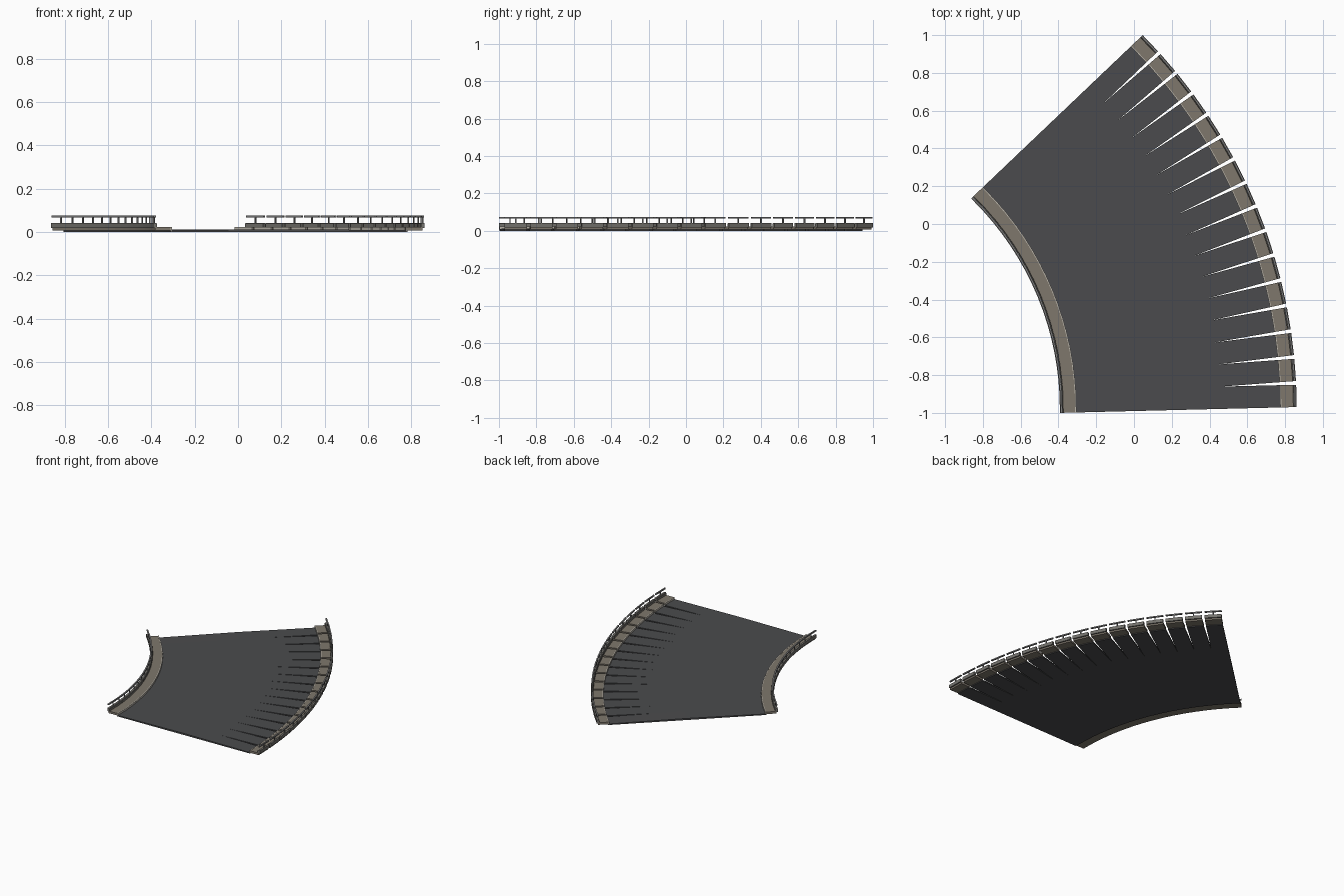
import bpy, bmesh, math
from mathutils import Matrix, Vector

if "Cube" in bpy.data.objects:
    bpy.data.objects.remove(bpy.data.objects["Cube"])

# Curve layout: 16 straight tiles over 45 degrees, overlapping on the inside
N = 16
STEP = math.radians(45 / N)
CX, CY = -1.947, -0.979
R_IN, R_OUT = 1.554, 2.808
MID = (R_IN + R_OUT) / 2
HALF = (R_OUT - R_IN) / 2
W = 0.118


def material(name, rgb):
    m = bpy.data.materials.new(name)
    m.diffuse_color = (*rgb, 1)
    m.use_nodes = True
    m.node_tree.nodes["Principled BSDF"].inputs["Base Color"].default_value = m.diffuse_color
    return m


asphalt = material("asphalt", (0.07, 0.071, 0.074))
paving = material("paving", (0.21, 0.185, 0.15))
stone = material("pale_stone", (0.50, 0.47, 0.41))
concrete = material("concrete", (0.17, 0.165, 0.15))
metal = material("metal", (0.20, 0.20, 0.20))


def tile_matrix(i):
    a = (i + 0.5) * STEP
    return (Matrix.Translation((CX, CY, 0)) @ Matrix.Rotation(a, 4, 'Z')
            @ Matrix.Translation((MID, 0, 0)))


def sweep(name, profile, mat, width=W, sides=(1,)):
    """Extrude an (across, height) profile over each tile's width."""
    bm = bmesh.new()
    for i in range(N):
        m = tile_matrix(i)
        for s in sides:
            ends = [[bm.verts.new(m @ Vector((s * u, y, z))) for u, z in profile]
                    for y in (-width / 2, width / 2)]
            bm.faces.new(ends[0])
            bm.faces.new(ends[1][::-1])
            n = len(profile)
            for k in range(n):
                j = (k + 1) % n
                bm.faces.new((ends[0][k], ends[1][k], ends[1][j], ends[0][j]))
    bmesh.ops.recalc_face_normals(bm, faces=bm.faces)
    mesh = bpy.data.meshes.new(name)
    bm.to_mesh(mesh)
    bm.free()
    mesh.materials.append(mat)
    ob = bpy.data.objects.new(name, mesh)
    bpy.context.collection.objects.link(ob)
    return ob


def rect(d0, d1, z0, z1):
    """Rectangle measured inward from the deck edge."""
    a, b = HALF - d1, HALF - d0
    return [(a, z0), (b, z0), (b, z1), (a, z1)]


both = (-1, 1)
# Slightly crowned road deck
e = HALF - 0.08
sweep("road_deck", [(-e, 0), (e, 0), (e, 0.008), (0, 0.012), (-e, 0.008)], asphalt)
# Raised pavements with pale kerbs
sweep("pavement", rect(0.010, 0.081, 0.006, 0.022), paving, sides=both)
sweep("kerb", rect(0.081, 0.087, 0.003, 0.0225), stone, sides=both)
# Overhanging edge parapet with a small bevelled inner shoulder
sweep("edge_parapet", [(HALF - 0.018, 0.018), (HALF, 0.018), (HALF, 0.042),
                       (HALF - 0.014, 0.042), (HALF - 0.018, 0.038)],
      concrete, sides=both)
# Railing: one post per tile and a flat handrail
sweep("railing_post", rect(0.005, 0.011, 0.040, 0.068), metal, 0.007, both)
sweep("handrail", rect(0.003, 0.013, 0.066, 0.075), metal, sides=both)
